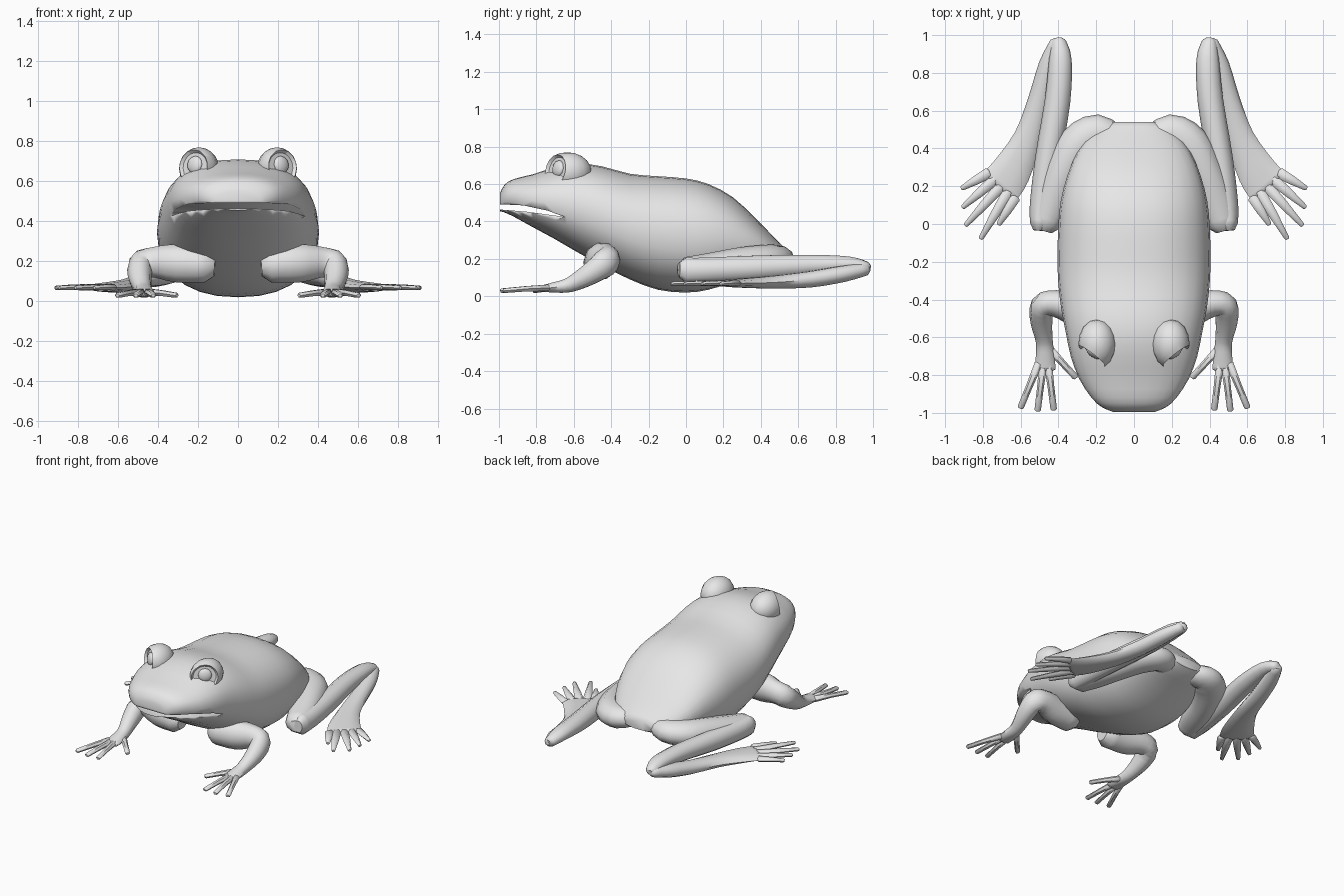
import bpy, bmesh, math
from mathutils import Vector, Matrix

cube = bpy.data.objects.get("Cube")
if cube:
    bpy.data.objects.remove(cube, do_unlink=True)

skin = bpy.data.materials.new("grey_skin")
GREY = (0.8, 0.8, 0.8, 1)
skin.diffuse_color = GREY
skin.use_nodes = True
skin.node_tree.nodes["Principled BSDF"].inputs["Base Color"].default_value = GREY


def finish(name, bm, angle=50):
    bmesh.ops.recalc_face_normals(bm, faces=bm.faces)
    mesh = bpy.data.meshes.new(name)
    bm.to_mesh(mesh)
    bm.free()
    mesh.materials.append(skin)
    ob = bpy.data.objects.new(name, mesh)
    bpy.context.collection.objects.link(ob)
    bpy.ops.object.select_all(action="DESELECT")
    ob.select_set(True)
    bpy.context.view_layer.objects.active = ob
    bpy.ops.object.shade_smooth_by_angle(angle=math.radians(angle))
    return ob


def smooth(points, steps):
    """Catmull-Rom interpolation of rows of any length."""
    out = []
    for i in range(len(points) - 1):
        a, b, c, d = (points[min(max(i + k, 0), len(points) - 1)] for k in (-1, 0, 1, 2))
        for s in range(steps):
            t = s / steps
            out.append([q + t / 2 * (r - p + t * (2 * p - 5 * q + 4 * r - e + t * (3 * (q - r) + e - p)))
                        for p, q, r, e in zip(a, b, c, d)])
    return out + [list(points[-1])]


def skin_rings(bm, rings):
    loops = [[bm.verts.new(p) for p in ring] for ring in rings]
    n = len(loops[0])
    for a, b in zip(loops, loops[1:]):
        for i in range(n):
            bm.faces.new((a[i], a[(i + 1) % n], b[(i + 1) % n], b[i]))
    bm.faces.new(loops[0])
    bm.faces.new(loops[-1])


def limb(bm, rows, side, sides=10, steps=3):
    """Tapered tube; rows are x, y, z, half width, half height."""
    rows = smooth([[r[0] * side, *r[1:]] for r in rows], steps)
    pts = [Vector(r[:3]) for r in rows]
    rings = []
    for i, (p, row) in enumerate(zip(pts, rows)):
        d = (pts[min(i + 1, len(pts) - 1)] - pts[max(i - 1, 0)]).normalized()
        across = d.cross(Vector((0, 0, 1))).normalized()
        up = across.cross(d)

        def ring(shift, scale):
            return [p + d * shift + across * math.cos(a) * row[3] * scale + up * math.sin(a) * row[4] * scale
                    for a in (2 * math.pi * k / sides for k in range(sides))]
        if i == 0:
            rings.append(ring(-row[4] * 0.5, 0.6))
        rings.append(ring(0, 1))
        if i == len(pts) - 1:
            rings.append(ring(row[4] * 0.5, 0.6))
    skin_rings(bm, rings)


# Body and head: y, bottom, top, half width
profile = [
    (-0.995, 0.455, 0.55, 0.11), (-0.97, 0.448, 0.597, 0.17), (-0.92, 0.425, 0.627, 0.225),
    (-0.82, 0.37, 0.652, 0.29), (-0.7, 0.305, 0.69, 0.335), (-0.58, 0.235, 0.71, 0.36),
    (-0.45, 0.165, 0.695, 0.385), (-0.3, 0.09, 0.655, 0.402), (-0.15, 0.035, 0.642, 0.405),
    (0, 0.02, 0.63, 0.4), (0.12, 0.035, 0.6, 0.388), (0.25, 0.075, 0.53, 0.355),
    (0.38, 0.12, 0.41, 0.3), (0.48, 0.15, 0.305, 0.22), (0.54, 0.18, 0.25, 0.12),
]
SEG, POWER = 28, 2 / 2.25


def body_ring(row):
    y, low, high, w = row
    ring = []
    for k in range(SEG):
        a = 2 * math.pi * k / SEG
        c, s = math.cos(a), math.sin(a)
        ring.append((w * math.copysign(abs(c) ** POWER, c), y,
                     (low + high) / 2 + (high - low) / 2 * math.copysign(abs(s) ** POWER, s)))
    return ring


bm = bmesh.new()
skin_rings(bm, [body_ring(r) for r in smooth(profile, 2)])
body = finish("body", bm)

# Mouth slit
bm = bmesh.new()
slit = [(-1.1, 0.473), (-0.85, 0.452), (-0.65, 0.425), (-0.74, 0.458), (-0.87, 0.486), (-1.1, 0.497)]
skin_rings(bm, [[(x, y, z) for y, z in slit] for x in (-0.6, 0.6)])
cutter = finish("mouth_cutter", bm)
cutter.hide_render = True
bpy.context.view_layer.objects.active = body
cut = body.modifiers.new("mouth", "BOOLEAN")
cut.operation = "DIFFERENCE"
cut.solver = "EXACT"
cut.object = cutter
bpy.ops.object.modifier_apply(modifier=cut.name)
bpy.data.objects.remove(cutter, do_unlink=True)

for label, side in (("left", 1), ("right", -1)):
    # Eye brow bump, sliced flat where the eye sits
    bm = bmesh.new()
    bmesh.ops.create_uvsphere(bm, u_segments=16, v_segments=10, radius=1, matrix=
                              Matrix.Translation((0.195 * side, -0.635, 0.665)) @ Matrix.Diagonal((0.1, 0.13, 0.105, 1)))
    normal = Vector((0.6 * side, -0.78, 0.15)).normalized()
    centre = Vector((0.225 * side, -0.695, 0.685))
    res = bmesh.ops.bisect_plane(bm, geom=bm.verts[:] + bm.edges[:] + bm.faces[:], plane_co=centre,
                                 plane_no=normal, clear_outer=True)
    bmesh.ops.holes_fill(bm, edges=[e for e in res["geom_cut"] if isinstance(e, bmesh.types.BMEdge)])
    # Sunken socket
    face = max(bm.faces, key=lambda f: len(f.verts))
    bmesh.ops.inset_region(bm, faces=[face], thickness=0.012, depth=-0.015)
    finish(label + "_eye_brow", bm, 35)

    bm = bmesh.new()
    turn = normal.to_track_quat("Z", "Y").to_matrix().to_4x4()
    bmesh.ops.create_uvsphere(bm, u_segments=12, v_segments=8, radius=1, matrix=
                              Matrix.Translation(centre - normal * 0.015) @ turn @ Matrix.Diagonal((0.045, 0.045, 0.02, 1)))
    finish(label + "_eye", bm)

    # Front leg and hand
    bm = bmesh.new()
    limb(bm, [(0.16, -0.46, 0.18, 0.09, 0.09), (0.3, -0.45, 0.19, 0.09, 0.1), (0.42, -0.42, 0.195, 0.07, 0.08),
              (0.485, -0.435, 0.175, 0.065, 0.075), (0.49, -0.52, 0.115, 0.058, 0.06),
              (0.475, -0.62, 0.062, 0.045, 0.042), (0.47, -0.7, 0.048, 0.05, 0.03),
              (0.47, -0.77, 0.042, 0.055, 0.018)], side)
    finish(label + "_front_leg", bm)
    bm = bmesh.new()
    for x, y, root in ((0.6, -0.97, 0.505), (0.51, -0.985, 0.48), (0.425, -0.98, 0.455), (0.31, -0.81, 0.44)):
        start = -0.67 if x < 0.4 else -0.74
        limb(bm, [(root, start, 0.045, 0.022, 0.02), ((root + x) / 2, (start + y) / 2, 0.04, 0.018, 0.016),
                  (x, y, 0.03, 0.017, 0.014)], side, 6, 1)
    finish(label + "_fingers", bm)

    # Hind leg: thigh, shin, foot, toes
    bm = bmesh.new()
    limb(bm, [(0.1, 0.43, 0.21, 0.08, 0.06), (0.19, 0.48, 0.2, 0.1, 0.075), (0.29, 0.42, 0.19, 0.11, 0.085),
              (0.37, 0.28, 0.17, 0.1, 0.09), (0.43, 0.12, 0.15, 0.1, 0.08),
              (0.47, 0.0, 0.14, 0.08, 0.07)], side, 12)
    finish(label + "_thigh", bm)
    bm = bmesh.new()
    limb(bm, [(0.5, 0.0, 0.14, 0.05, 0.07), (0.49, 0.1, 0.14, 0.062, 0.07), (0.455, 0.35, 0.15, 0.068, 0.07),
              (0.405, 0.65, 0.165, 0.068, 0.06), (0.39, 0.87, 0.17, 0.06, 0.045),
              (0.4, 0.965, 0.15, 0.04, 0.035)], side)
    finish(label + "_shin", bm)
    bm = bmesh.new()
    limb(bm, [(0.405, 0.96, 0.145, 0.04, 0.035), (0.45, 0.84, 0.12, 0.055, 0.045), (0.5, 0.66, 0.09, 0.06, 0.045),
              (0.56, 0.46, 0.075, 0.075, 0.035), (0.65, 0.28, 0.07, 0.105, 0.024),
              (0.71, 0.2, 0.07, 0.115, 0.016)], side)
    finish(label + "_foot", bm)
    bm = bmesh.new()
    for i, (x, y) in enumerate(((0.91, 0.19), (0.905, 0.09), (0.89, -0.005), (0.81, -0.075), (0.715, 0.0))):
        t = i / 4
        root = (0.77 - 0.14 * t, 0.27 - 0.13 * t)
        limb(bm, [(*root, 0.07, 0.03, 0.018), ((root[0] + x) / 2, (root[1] + y) / 2, 0.07, 0.024, 0.015),
                  (x, y, 0.067, 0.013, 0.012)], side, 6, 1)
    finish(label + "_toes", bm)
